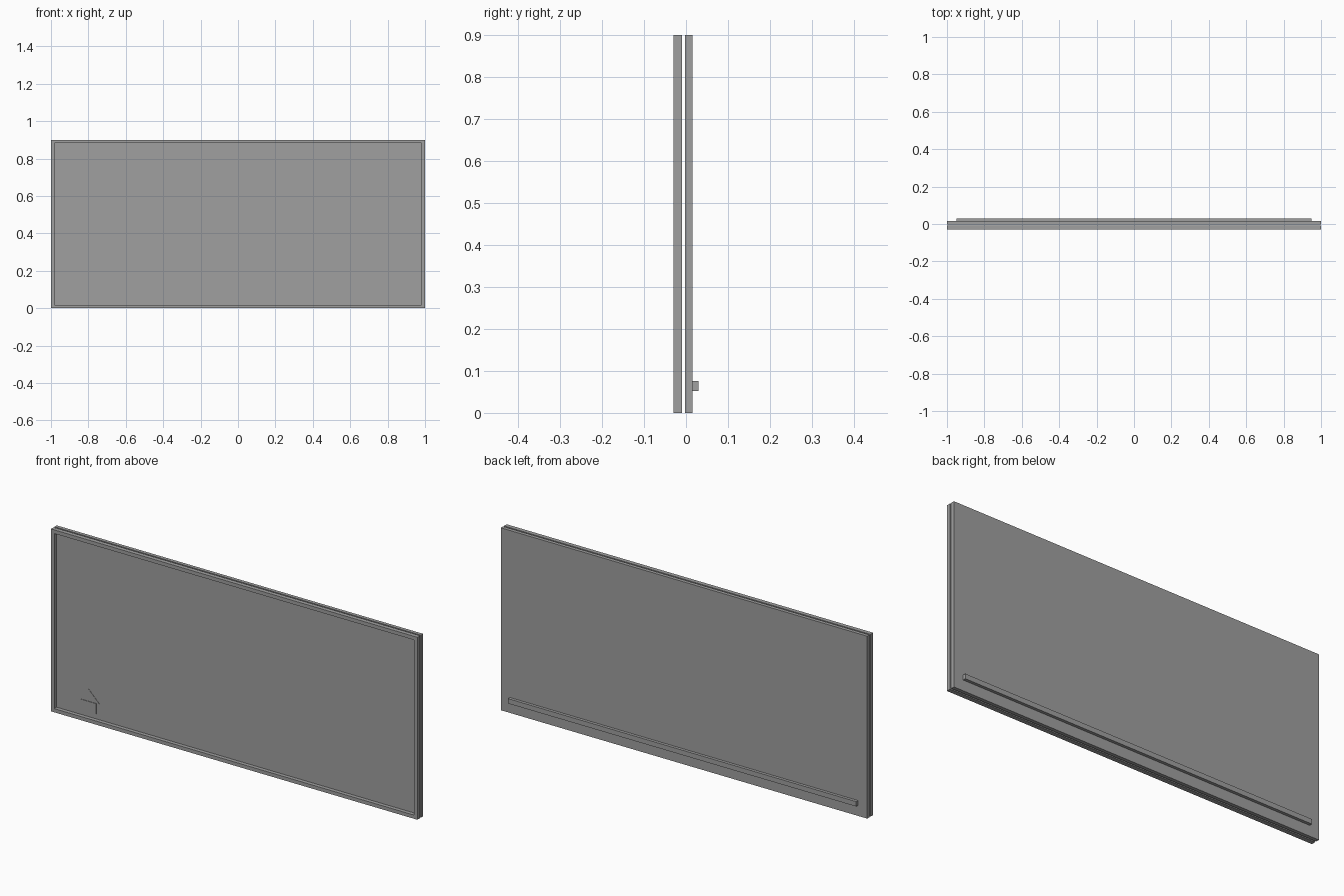
import bpy, bmesh

if "Cube" in bpy.data.objects:
    bpy.data.objects.remove(bpy.data.objects["Cube"])

W, H, B = 1.0, 0.9, 0.018   # half width, height, frame border

grey = bpy.data.materials.new("plain grey")
grey.diffuse_color = (0.35, 0.35, 0.35, 1.0)
grey.use_nodes = True
grey.node_tree.nodes["Principled BSDF"].inputs["Base Color"].default_value = grey.diffuse_color


def plate(name, outline, y0, y1):
    """Extrude an (x, z) outline from y0 (front) to y1 (back)."""
    bm = bmesh.new()
    face = bm.faces.new([bm.verts.new((x, y0, z)) for x, z in outline])
    ext = bmesh.ops.extrude_face_region(bm, geom=[face])
    for v in ext["geom"]:
        if isinstance(v, bmesh.types.BMVert):
            v.co.y = y1
    bmesh.ops.recalc_face_normals(bm, faces=bm.faces[:])
    me = bpy.data.meshes.new(name)
    bm.to_mesh(me)
    bm.free()
    me.materials.append(grey)
    ob = bpy.data.objects.new(name, me)
    bpy.context.collection.objects.link(ob)
    return ob


def rect(x0, x1, z0, z1):
    return [(x0, z0), (x1, z0), (x1, z1), (x0, z1)]


def ring(name, outer, inner, y0, y1):
    """Rectangular frame with an open middle, one clean mesh."""
    bm = bmesh.new()
    loops = [[bm.verts.new((x, y, z)) for x, z in pts]
             for pts, y in ((outer, y0), (inner, y0), (inner, y1), (outer, y1))]
    for k in range(4):
        a, b = loops[k], loops[(k + 1) % 4]
        for i in range(4):
            j = (i + 1) % 4
            bm.faces.new((a[i], a[j], b[j], b[i]))
    bmesh.ops.recalc_face_normals(bm, faces=bm.faces[:])
    me = bpy.data.meshes.new(name)
    bm.to_mesh(me)
    bm.free()
    me.materials.append(grey)
    ob = bpy.data.objects.new(name, me)
    bpy.context.collection.objects.link(ob)


# front frame and the recessed screen inside it
inner = rect(-W + B, W - B, B, H - B)
ring("front_frame", rect(-W, W, 0, H), inner, -0.03, -0.009)
plate("screen", inner, -0.011, -0.009)

# back panel, separated from the frame by a narrow gap, and its rail
plate("back_panel", rect(-W, W, 0, H), -0.002, 0.0155)
plate("back_rail", rect(-0.95, 0.95, 0.052, 0.076), 0.0155, 0.03)

# small house-shaped button on the screen
plate("house_body", rect(-0.85, -0.765, 0.042, 0.095), -0.015, -0.011)
plate("house_roof", [(-0.867, 0.095), (-0.747, 0.095), (-0.807, 0.155)], -0.0125, -0.011)
